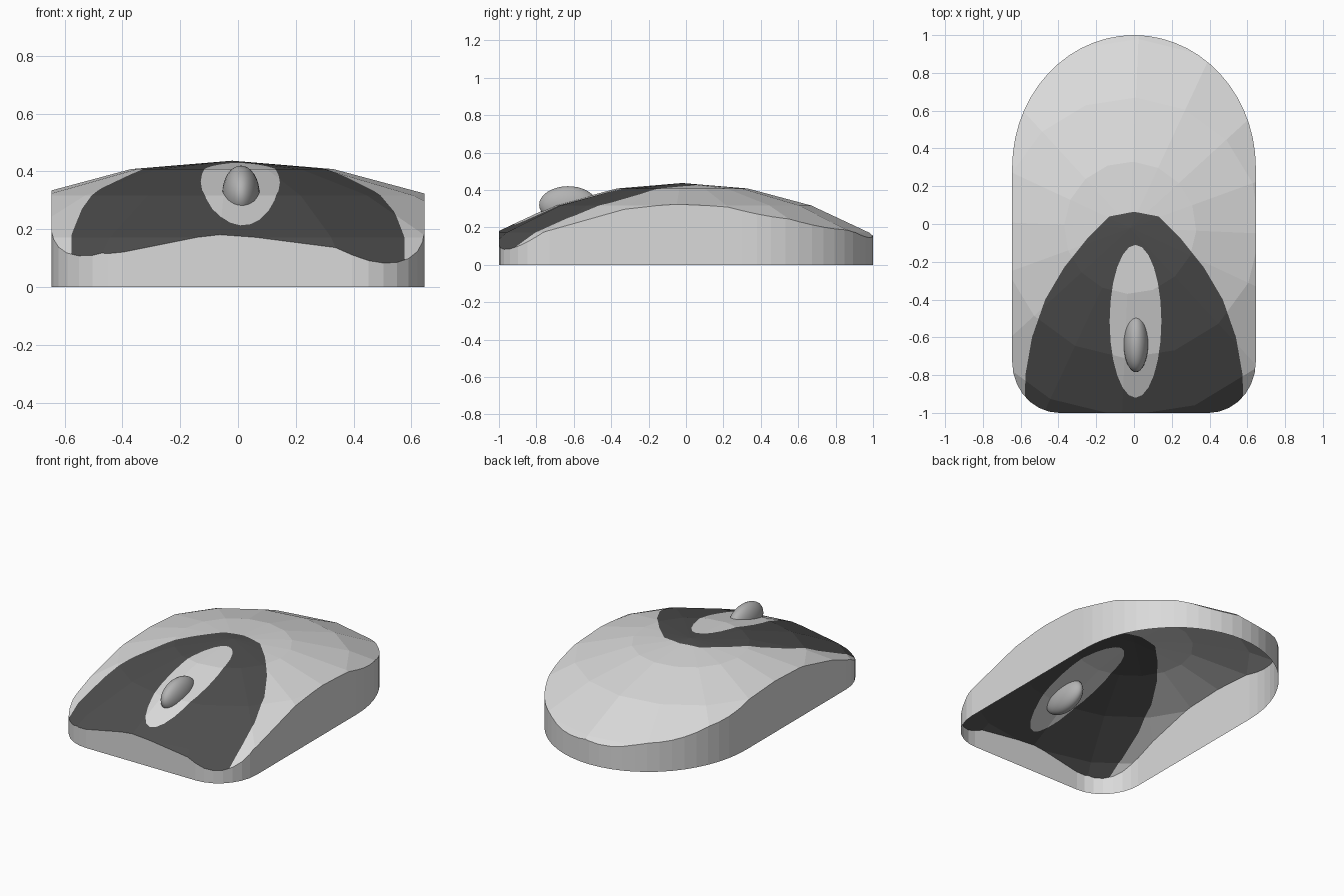
import bpy
import bmesh
from math import sin, cos, pi, radians
from mathutils import Vector

cube = bpy.data.objects.get("Cube")
if cube:
    bpy.data.objects.remove(cube, do_unlink=True)


def material(name, value):
    mat = bpy.data.materials.new(name)
    mat.use_nodes = True
    colour = (value, value, value, 1)
    mat.diffuse_color = colour
    mat.node_tree.nodes["Principled BSDF"].inputs["Base Color"].default_value = colour
    return mat


light = material("light_grey", 0.70)
dark = material("charcoal", 0.075)
mid = material("mid_grey", 0.45)


def arc(cx, cy, rx, ry, start, end, steps):
    """Points along an elliptical arc, angles in degrees."""
    angles = [radians(start + (end - start) * i / steps) for i in range(steps + 1)]
    return [(cx + rx * cos(a), cy + ry * sin(a)) for a in angles]


def mirrored(right_half):
    """Close a right-hand half outline into a counterclockwise loop."""
    return right_half + [(-x, y) for x, y in reversed(right_half) if x > 0.001]


def imprint(bm, outline):
    """Cut a convex outline into the surface from above; return the faces inside."""
    inside, planes = list(bm.faces), []
    for (ax, ay), (bx, by) in zip(outline, outline[1:] + outline[:1]):
        point, normal = Vector((ax, ay, 0)), Vector((by - ay, ax - bx, 0)).normalized()
        planes.append((point, normal))
        geom = set(inside)
        for f in inside:
            geom.update(f.edges)
            geom.update(f.verts)
        bmesh.ops.bisect_plane(bm, geom=list(geom), dist=1e-5,
                               plane_co=point, plane_no=normal)
        inside = [f for f in bm.faces
                  if all((f.calc_center_median() - p).dot(n) < 0 for p, n in planes)]
    return inside


# Faceted dome: rings of sixteen sides around an apex
bm = bmesh.new()
SIDES, TURN = 16, radians(-2.5)
CENTRE = (-0.02, -0.02)
apex = bm.verts.new((*CENTRE, 0.437))
previous = None
for r, z in [(0.35, 0.408), (0.69, 0.317), (1.0, 0.172), (1.28, -0.06)]:
    ring = []
    for i in range(SIDES):
        a = TURN + 2 * pi * i / SIDES
        ring.append(bm.verts.new((CENTRE[0] + r * cos(a), CENTRE[1] + r * sin(a), z)))
    for i in range(SIDES):
        j = (i + 1) % SIDES
        if previous:
            bm.faces.new((previous[i], ring[i], ring[j], previous[j]))
        else:
            bm.faces.new((apex, ring[i], ring[j]))
    previous = ring

# Trim the dome to the body outline
body = mirrored(arc(0.395, -0.73, 0.25, 0.27, -90, 0, 7)
                + arc(0, 0.3, 0.645, 0.7, 0, 90, 14))
keep = set(imprint(bm, body))
bmesh.ops.delete(bm, geom=[f for f in bm.faces if f not in keep], context="FACES")

# Dark button panel at the front, with a light oval inlay
panel = [(0.58, -1.1), (0.575, -0.8), (0.54, -0.6), (0.47, -0.4), (0.37, -0.23),
         (0.25, -0.08), (0.13, 0.04), (0, 0.065)]
for f in imprint(bm, mirrored(panel)):
    f.material_index = 1
for f in imprint(bm, arc(0.008, -0.515, 0.137, 0.405, 0, 345, 23)):
    f.material_index = 0

# Side wall dropped from the dome rim to the ground, open underneath
rim = [e for e in bm.edges if e.is_boundary]
made = bmesh.ops.extrude_edge_only(bm, edges=rim)["geom"]
for v in made:
    if isinstance(v, bmesh.types.BMVert):
        v.co.z = 0
for f in made:
    if isinstance(f, bmesh.types.BMFace):
        f.material_index = 0
bm.normal_update()
for f in bm.faces:
    if abs(f.normal.z) < 0.01:
        f.material_index = 0
bmesh.ops.recalc_face_normals(bm, faces=bm.faces)

mesh = bpy.data.meshes.new("body_shell")
bm.to_mesh(mesh)
bm.free()
mesh.materials.append(light)
mesh.materials.append(dark)
bpy.context.collection.objects.link(bpy.data.objects.new("body_shell", mesh))

# Scroll wheel half sunk into the inlay
bpy.ops.mesh.primitive_uv_sphere_add(segments=32, ring_count=16, location=(0.01, -0.63, 0.32))
wheel = bpy.context.object
wheel.name = "scroll_wheel"
wheel.scale = (0.065, 0.155, 0.1)
wheel.data.materials.append(mid)
bpy.ops.object.shade_smooth()
